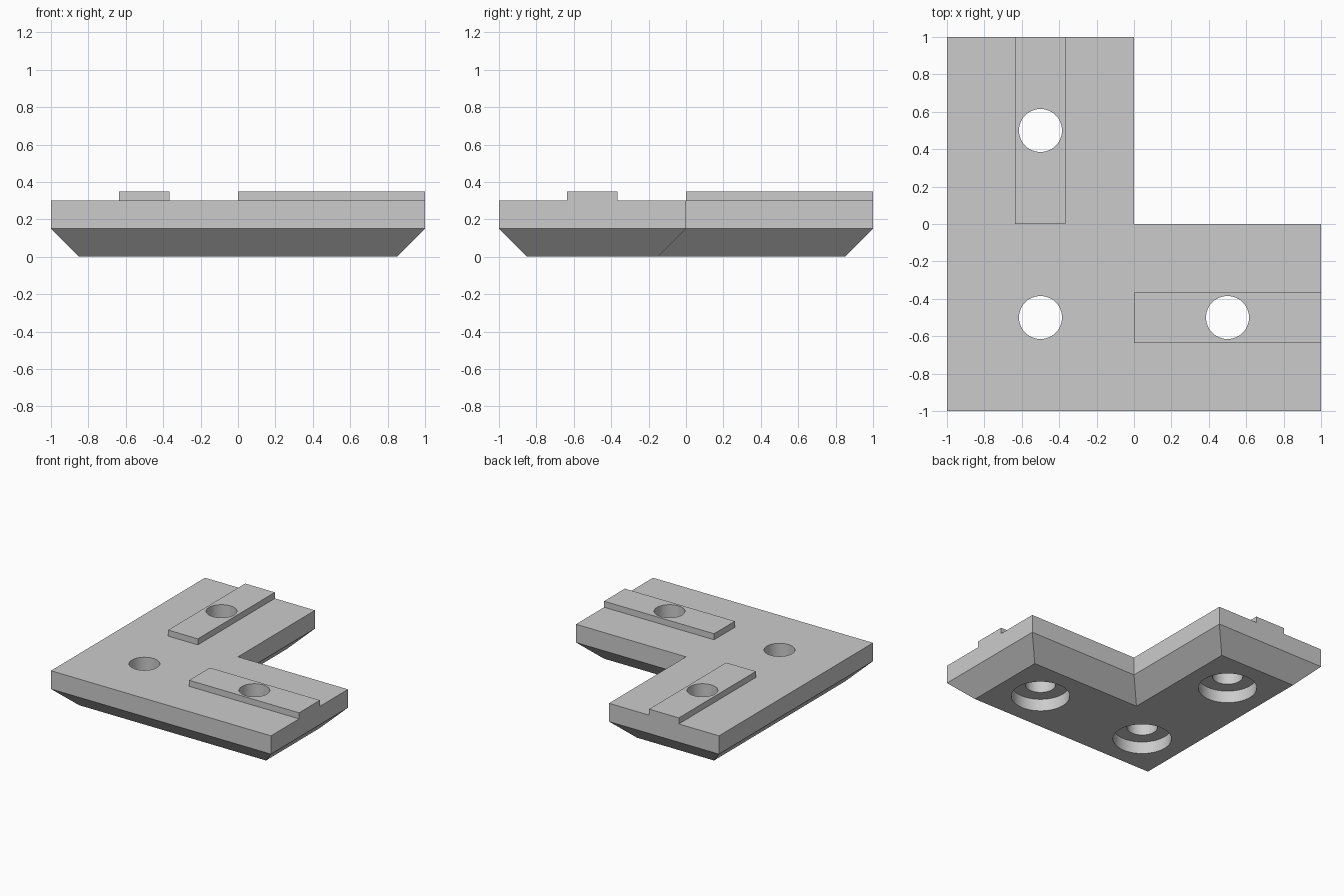
import bpy
import bmesh
import math

if "Cube" in bpy.data.objects:
    bpy.data.objects.remove(bpy.data.objects["Cube"])

GREY = (0.6, 0.6, 0.6, 1)
grey = bpy.data.materials.new("plain grey")
grey.use_nodes = True
grey.diffuse_color = GREY
grey.node_tree.nodes["Principled BSDF"].inputs["Base Color"].default_value = GREY

HEIGHT, BEVEL, RAIL_TOP, RAIL_HALF = 0.3, 0.15, 0.35, 0.135


def make_object(name, bm):
    bmesh.ops.recalc_face_normals(bm, faces=bm.faces)
    mesh = bpy.data.meshes.new(name)
    bm.to_mesh(mesh)
    bm.free()
    mesh.materials.append(grey)
    obj = bpy.data.objects.new(name, mesh)
    bpy.context.collection.objects.link(obj)
    return obj


def l_outline(inset):
    lo, hi, inner = -1 + inset, 1 - inset, -inset
    return [(lo, lo), (hi, lo), (hi, inner), (inner, inner), (inner, hi), (lo, hi)]


def loft(name, layers):
    """Solid through stacked outlines, each given as (outline, z)."""
    bm = bmesh.new()
    loops = [[bm.verts.new((x, y, z)) for x, y in pts] for pts, z in layers]
    bm.faces.new(loops[0])
    bm.faces.new(loops[-1])
    for a, b in zip(loops, loops[1:]):
        for i in range(len(a)):
            j = (i + 1) % len(a)
            bm.faces.new((a[i], a[j], b[j], b[i]))
    return make_object(name, bm)


def circle(cx, cy, r, n=64):
    return [(cx + r * math.cos(math.tau * i / n), cy + r * math.sin(math.tau * i / n))
            for i in range(n)]


def rectangle(x0, x1, y0, y1):
    return [(x0, y0), (x1, y0), (x1, y1), (x0, y1)]


def combine(target, tool, operation):
    mod = target.modifiers.new(tool.name, "BOOLEAN")
    mod.operation, mod.solver, mod.object = operation, "EXACT", tool
    bpy.context.view_layer.objects.active = target
    bpy.ops.object.modifier_apply(modifier=mod.name)
    bpy.data.objects.remove(tool)


# L-shaped plate with a chamfered underside
plate = loft("corner_plate", [(l_outline(BEVEL), 0), (l_outline(0), BEVEL),
                              (l_outline(0), HEIGHT)])

# Raised locating rail along each arm
near, far = -0.5 - RAIL_HALF, -0.5 + RAIL_HALF
for name, area in (("rear_rail", (near, far, 0, 1)), ("side_rail", (0, 1, near, far))):
    outline = rectangle(*area)
    combine(plate, loft(name, [(outline, HEIGHT - 0.05), (outline, RAIL_TOP)]), "UNION")

# Screw holes, counterbored from below
for x, y in ((-0.5, -0.5), (0.5, -0.5), (-0.5, 0.5)):
    wide, narrow = circle(x, y, 0.22), circle(x, y, 0.115)
    hole = loft("screw_hole", [(wide, -0.1), (wide, 0.1), (narrow, 0.1), (narrow, 0.5)])
    combine(plate, hole, "DIFFERENCE")

# Smooth hole walls, sharp edges elsewhere
bpy.ops.object.select_all(action="DESELECT")
plate.select_set(True)
bpy.context.view_layer.objects.active = plate
bpy.ops.object.shade_smooth_by_angle(angle=math.radians(30))
